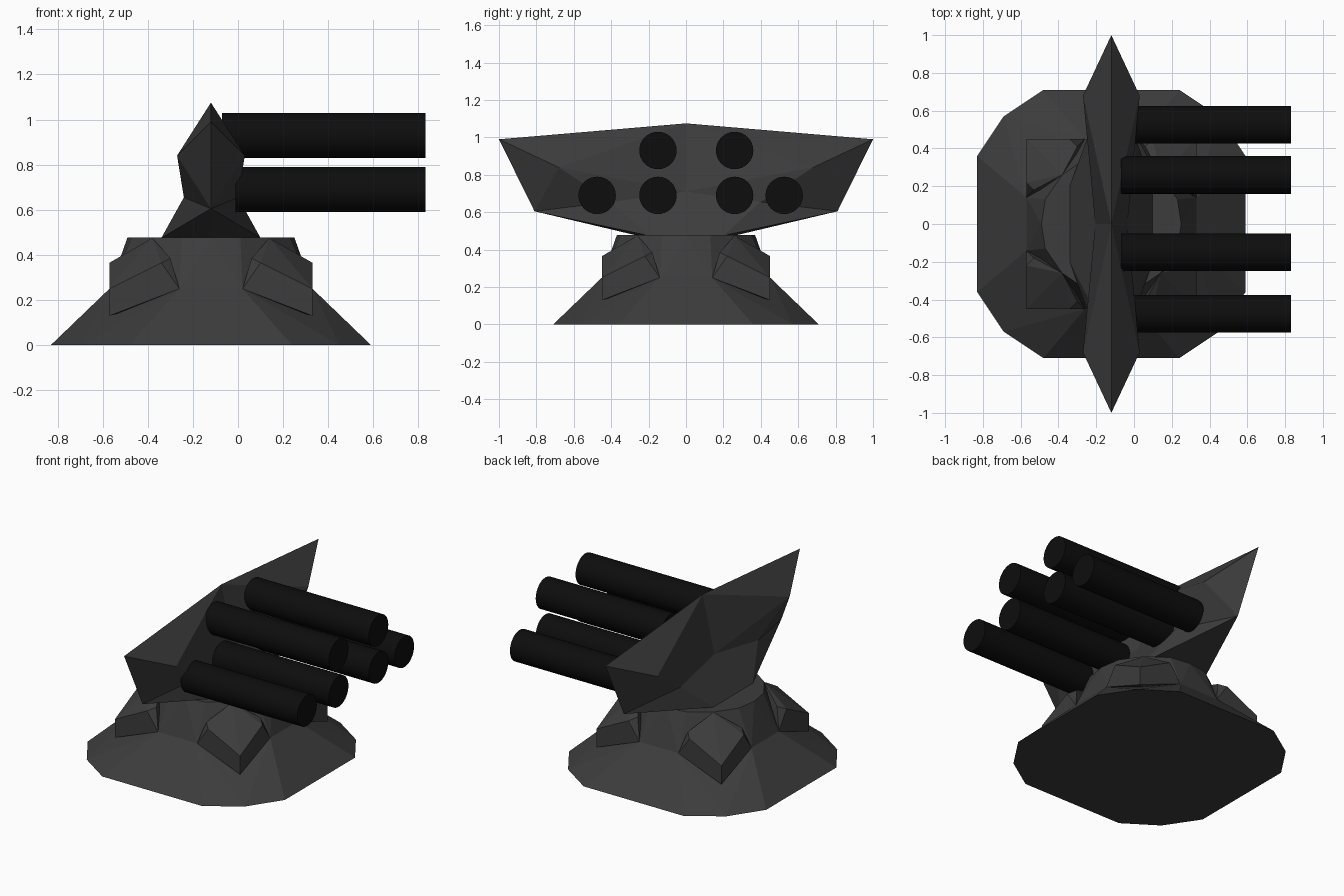
import bpy, bmesh, math
from mathutils import Matrix

if "Cube" in bpy.data.objects:
    bpy.data.objects.remove(bpy.data.objects["Cube"])

CX = -0.12  # centre of the base and the wing along x


def material(name, v):
    m = bpy.data.materials.new(name)
    m.diffuse_color = (v, v, v, 1)
    m.use_nodes = True
    m.node_tree.nodes["Principled BSDF"].inputs["Base Color"].default_value = m.diffuse_color
    return m


DARK, BLACK = material("dark_grey", 0.045), material("black", 0.004)


def finish(name, bm, mat, loc=(CX, 0, 0)):
    bmesh.ops.recalc_face_normals(bm, faces=bm.faces)
    me = bpy.data.meshes.new(name)
    bm.to_mesh(me)
    bm.free()
    ob = bpy.data.objects.new(name, me)
    ob.location = loc
    bpy.context.collection.objects.link(ob)
    me.materials.append(mat)
    return ob


def hull(name, pts):
    bm = bmesh.new()
    for p in set(pts):
        bm.verts.new(p)
    res = bmesh.ops.convex_hull(bm, input=bm.verts)
    junk = [g for g in res["geom_interior"] + res["geom_unused"]
            if isinstance(g, bmesh.types.BMVert)]
    bmesh.ops.delete(bm, geom=list(set(junk)), context='VERTS')
    return finish(name, bm, DARK)


def eight(a, b, z):
    """All sign and axis-swap copies of (a, b) at height z."""
    return [(sx * p, sy * q, z) for p, q in ((a, b), (b, a))
            for sx in (1, -1) for sy in (1, -1)]


# Sloping twelve-sided skirt
skirt = eight(0.71, 0.36, 0) + eight(0.57, 0.57, 0) + eight(0.45, 0.14, 0.25)
hull("base_skirt", skirt)

# Upper dome with flat top
plate = eight(0.37, 0.0, 0.477) + eight(0.26, 0.26, 0.477) + eight(0.35, 0.13, 0.477)
hull("base_dome", eight(0.45, 0.14, 0.25) + plate)

# Four pointed corner buttresses
for i, (sx, sy) in enumerate(((1, 1), (-1, 1), (-1, -1), (1, -1))):
    pts = [(0.45, 0.45, 0.13), (0.45, 0.45, 0.25), (0.26, 0.26, 0.475), (0.2, 0.2, 0.2)]
    for a, b, z in ((0.45, 0.22, 0.365), (0.41, 0.18, 0.385), (0.45, 0.14, 0.25)):
        pts += [(a, b, z), (b, a, z)]
    hull(f"corner_buttress_{i + 1}", [(x * sx, y * sy, z) for x, y, z in pts])

# Faceted wing: one quarter, mirrored twice
bm = bmesh.new()
top, tip, side, centre, mid, low, foot, foot_in, foot_end, floor = [bm.verts.new(p) for p in (
    (0, 0, 1.075), (0, 1, 0.99), (0.15, 0.68, 0.84), (0.085, 0, 0.71), (0.12, 0.4, 0.655),
    (0, 0.81, 0.605), (0.22, 0.2, 0.475), (0.22, 0, 0.475), (0, 0.26, 0.475), (0, 0, 0.475))]
for f in ((top, centre, side), (top, side, tip), (tip, side, low), (side, mid, low),
          (side, centre, mid), (centre, foot, mid), (centre, foot_in, foot),
          (mid, foot, low), (foot, foot_end, low), (floor, foot_end, foot, foot_in)):
    bm.faces.new(f)
wing = finish("wing", bm, DARK)
mirror = wing.modifiers.new("mirror", 'MIRROR')
mirror.use_axis = (True, True, False)

# Six launch tubes: start x, y, z
tubes = [(-0.07, y, 0.93) for y in (-0.15, 0.26)]
tubes += [(-0.01, y, 0.69) for y in (-0.475, -0.15, 0.26, 0.525)]
for i, (x0, y, z) in enumerate(tubes):
    bm = bmesh.new()
    bmesh.ops.create_cone(bm, cap_ends=True, segments=32, radius1=0.1, radius2=0.1,
                          depth=0.83 - x0, matrix=Matrix.Rotation(math.pi / 2, 4, 'Y'))
    for f in bm.faces:
        f.smooth = len(f.verts) == 4
    finish(f"tube_{i + 1}", bm, BLACK, ((0.83 + x0) / 2, y, z))
